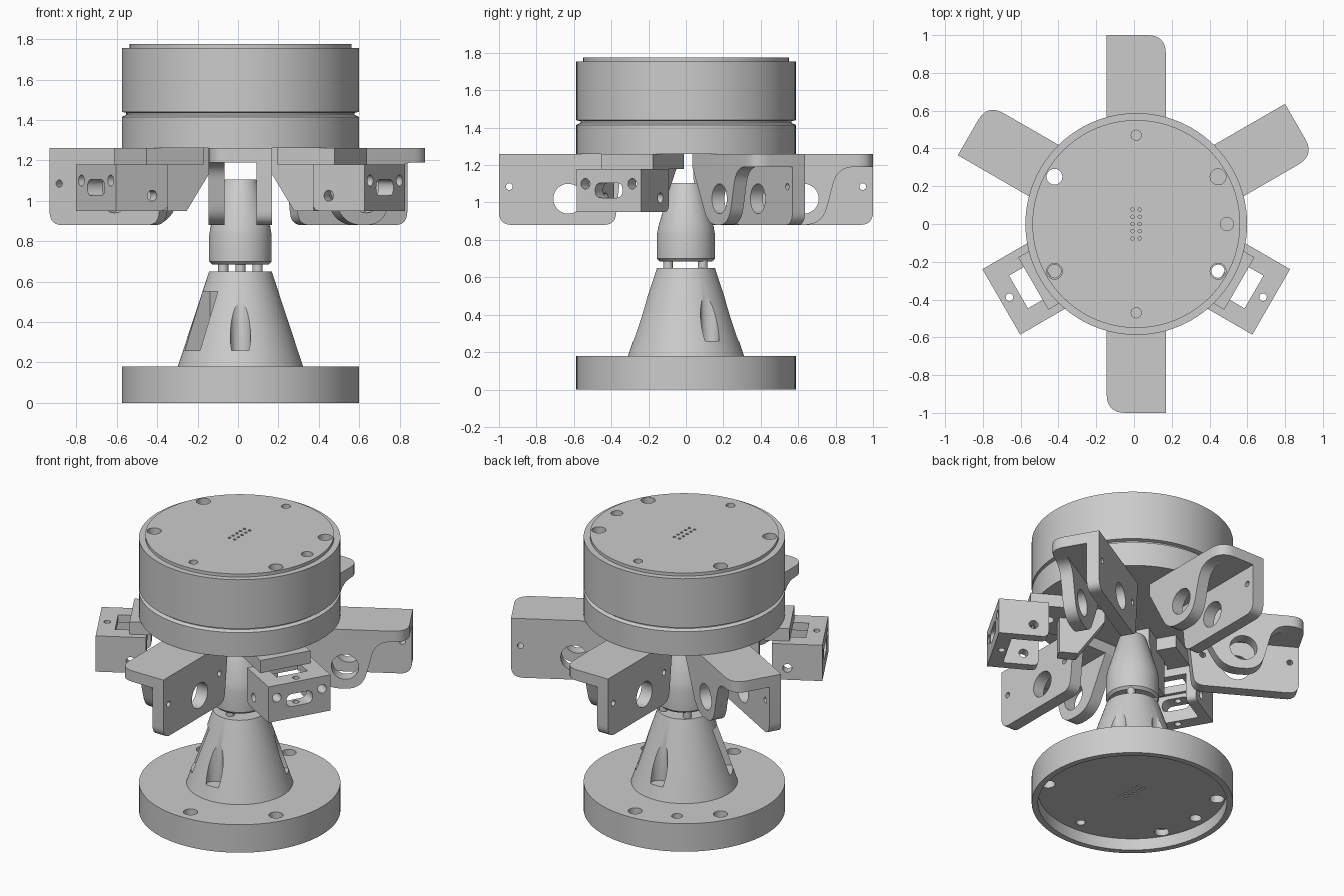
import bpy, bmesh
from math import radians, cos, sin, pi
from mathutils import Matrix, Vector

cube = bpy.data.objects.get("Cube")
if cube:
    bpy.data.objects.remove(cube)

grey = bpy.data.materials.new("machined_grey")
grey.use_nodes = True
grey.diffuse_color = (0.6, 0.6, 0.6, 1)
grey.node_tree.nodes["Principled BSDF"].inputs["Base Color"].default_value = (0.6, 0.6, 0.6, 1)

CENTRE = Matrix.Translation((0.012, 0, 0))
R = 0.587
parts = []


def spin_frame(angle):
    return CENTRE @ Matrix.Rotation(radians(angle), 4, 'Z')


def finish(name, bm, frame=CENTRE):
    bmesh.ops.recalc_face_normals(bm, faces=bm.faces)
    mesh = bpy.data.meshes.new(name)
    bm.to_mesh(mesh)
    bm.free()
    mesh.materials.append(grey)
    obj = bpy.data.objects.new(name, mesh)
    obj.matrix_world = frame
    bpy.context.collection.objects.link(obj)
    parts.append(obj)
    return obj


def lathe(name, profile, steps=96):
    """Revolve an (r, z) profile that starts and ends on the axis."""
    bm = bmesh.new()
    verts = [bm.verts.new((r, 0, z)) for r, z in profile]
    edges = [bm.edges.new(pair) for pair in zip(verts, verts[1:])]
    bmesh.ops.spin(bm, geom=verts + edges, cent=(0, 0, 0), axis=(0, 0, 1),
                   angle=2 * pi, steps=steps, use_duplicate=False)
    bmesh.ops.remove_doubles(bm, verts=bm.verts, dist=1e-5)
    return finish(name, bm)


def rounded(points, steps=7):
    """Round each (x, y, radius) corner."""
    out = []
    for i, (x, y, rad) in enumerate(points):
        p = Vector((x, y))
        if not rad:
            out.append(p)
            continue
        a = p + (Vector(points[i - 1][:2]) - p).normalized() * rad
        b = p + (Vector(points[(i + 1) % len(points)][:2]) - p).normalized() * rad
        for k in range(steps + 1):
            t = k / steps
            out.append(a * (1 - t) ** 2 + p * 2 * t * (1 - t) + b * t * t)
    return out


def prism(name, points, low, high, frame, upright=False):
    """Extrude an outline along z, or along local y when upright."""
    bm = bmesh.new()
    place = (lambda p: (p.x, low, p.y)) if upright else (lambda p: (p.x, p.y, low))
    face = bm.faces.new([bm.verts.new(place(p)) for p in rounded(points)])
    ext = bmesh.ops.extrude_face_region(bm, geom=[face])
    move = (0, high - low, 0) if upright else (0, 0, high - low)
    bmesh.ops.translate(bm, vec=move, verts=[v for v in ext["geom"] if isinstance(v, bmesh.types.BMVert)])
    return finish(name, bm, frame)


def rod(bm, centre, radius, depth, axis='Z', sides=24):
    turn = {'X': Matrix.Rotation(pi / 2, 4, 'Y'), 'Y': Matrix.Rotation(pi / 2, 4, 'X'),
            'Z': Matrix.Identity(4)}[axis]
    bmesh.ops.create_cone(bm, cap_ends=True, segments=sides, radius1=radius, radius2=radius,
                          depth=depth, matrix=Matrix.Translation(centre) @ turn)


def block(bm, low, high):
    low, high = Vector(low), Vector(high)
    bmesh.ops.create_cube(bm, size=1, matrix=Matrix.Translation((low + high) / 2)
                          @ Matrix.Diagonal((*(high - low), 1)))


def carve(target, bm):
    cutter = finish("cutter", bm, target.matrix_world.copy())
    parts.remove(cutter)
    mod = target.modifiers.new("holes", 'BOOLEAN')
    mod.operation, mod.solver, mod.object = 'DIFFERENCE', 'EXACT', cutter
    bpy.context.view_layer.objects.active = target
    bpy.ops.object.modifier_apply(modifier=mod.name)
    bpy.data.objects.remove(cutter)


def ring_holes(bm, angles, ring, radius, z, depth):
    for a in angles:
        rod(bm, (ring * cos(radians(a)), ring * sin(radians(a)), z), radius, depth)


def connector(bm, x, y, z, across, along):
    for i in range(across):
        for j in range(along):
            rod(bm, (x + 0.038 * i, y + 0.038 * j, z), 0.009, 0.04, sides=10)


# Base disc: recessed underneath, with through holes and blind holes on both faces
base = lathe("base_disc", [(0, 0.075), (0.55, 0.075), (0.55, 0), (R, 0), (R, 0.18), (0, 0.18)])
bm = bmesh.new()
ring_holes(bm, (150, 330), 0.5, 0.042, 0.1, 0.4)
ring_holes(bm, (90, 270), 0.5, 0.042, 0.18, 0.08)
ring_holes(bm, (120,), 0.48, 0.032, 0.18, 0.08)
ring_holes(bm, (30, 210), 0.5, 0.042, 0.075, 0.08)
ring_holes(bm, (90, 270), 0.47, 0.027, 0.075, 0.08)
ring_holes(bm, (180,), 0.48, 0.035, 0.075, 0.08)
connector(bm, -0.02, -0.08, 0.075, 2, 5)
carve(base, bm)

# Cone pedestal with screw pockets and one window
cone = lathe("pedestal_cone", [(0, 0.18), (0.31, 0.18), (0.155, 0.65), (0, 0.65)])
bm = bmesh.new()
ring_holes(bm, (30, 90, 270), 0.255, 0.05, 0.46, 0.4)
carve(cone, bm)
window = bmesh.new()
block(window, (0.13, -0.075, 0.26), (0.4, 0.075, 0.55))
bmesh.ops.transform(window, matrix=Matrix.Rotation(radians(210), 4, 'Z'), verts=window.verts)
carve(cone, window)

# Pins and the tapered plug above the pedestal
bm = bmesh.new()
for x, y in ((0, -0.095), (-0.085, 0.09), (0.085, 0.09)):
    rod(bm, (x, y, 0.67), 0.025, 0.06)
finish("spacer_pins", bm)
lathe("tapered_plug", [(0, 0.685), (0.14, 0.685), (0.155, 0.70), (0.155, 0.83), (0.148, 0.87),
                       (0.08, 1.10), (0.075, 1.105), (0, 1.105)])

# Upper drum with groove and lid
drum = lathe("upper_drum", [(0, 1.26), (R, 1.26), (R, 1.415), (0.565, 1.425), (0.565, 1.435),
                            (R, 1.44), (R, 1.755), (0.55, 1.755), (0.55, 1.775), (0, 1.775)])
bm = bmesh.new()
ring_holes(bm, (30, 150, 210, 330), 0.5, 0.042, 1.5, 0.8)
ring_holes(bm, (90, 270), 0.47, 0.027, 1.5, 0.8)
ring_holes(bm, (0,), 0.48, 0.035, 1.75, 0.2)
connector(bm, -0.02, -0.076, 1.775, 2, 5)
carve(drum, bm)

# Four long arms: flange, side plate and curved web
HALF, WALL = 0.157, 0.08
for angle in (30, 90, 150, 270):
    frame = spin_frame(angle)
    flange = prism("arm_flange", [(0.34, -HALF, 0), (1, -HALF, 0.1), (1, WALL, 0), (0.34, WALL, 0)],
                   1.19, 1.26, frame)
    plate = prism("arm_plate", [(0.34, 1.26, 0), (0.38, 0.88, 0.06), (1, 0.88, 0.07), (1, 1.26, 0)],
                  WALL, HALF, frame, True)
    web = prism("arm_web", [(0.34, 1.19, 0), (0.51, 0.88, 0.09), (0.73, 0.88, 0.1),
                            (0.81, 1.19, 0.09), (0.9, 1.19, 0)], -HALF, -WALL, frame, True)
    bm = bmesh.new()
    rod(bm, (0.63, 0, 1.02), 0.08, 1, 'Y', 32)
    carve(web, bm)
    bm = bmesh.new()
    rod(bm, (0.63, 0, 1.02), 0.08, 1, 'Y', 32)
    for r in (0.43, 0.945):
        rod(bm, (r, 0, 1.085), 0.018, 1, 'Y', 16)
    carve(plate, bm)
    if angle == 150:
        bm = bmesh.new()
        rod(bm, (0.5, 0, 1.22), 0.042, 0.3)
        carve(flange, bm)

# Two short box brackets at the front, each hung from a slab with a slanted rib
for angle in (210, 330):
    frame = spin_frame(angle)
    slab = prism("bracket_mount", [(0.3, -0.16, 0), (0.63, -0.16, 0), (0.63, 0.16, 0), (0.3, 0.16, 0)],
                 1.18, 1.26, frame)
    bm = bmesh.new()
    rod(bm, (0.5, 0, 1.22), 0.035, 0.3)
    carve(slab, bm)
    prism("bracket_rib", [(0.17, 1.26, 0), (0.17, 1.18, 0), (0.33, 0.95, 0), (0.44, 0.95, 0), (0.44, 1.26, 0)],
          -0.04, 0.04, frame, True)
    box = prism("bracket_box", [(0.53, 1.18, 0), (0.53, 0.95, 0.04), (0.825, 0.95, 0), (0.825, 1.18, 0)],
                -0.2, 0.2, frame, True)
    bm = bmesh.new()
    block(bm, (0.4, -0.14, 0.8), (0.74, 0.14, 1.13))
    carve(box, bm)
    bm = bmesh.new()
    block(bm, (0.58, -0.1, 1.1), (0.72, 0.1, 1.3))
    carve(box, bm)
    bm = bmesh.new()
    rod(bm, (0.62, 0, 1.025), 0.027, 1, 'Y')
    rod(bm, (0.775, 0, 1.1), 0.02, 0.6)
    for side in (-1, 1):
        rod(bm, (0.8, 0.145 * side, 1.1), 0.028, 0.12, 'X')
    carve(box, bm)
    # Rounded slot in the outer face
    bm = bmesh.new()
    outline = rounded([(-0.085, 1.025, 0.04), (-0.085, 1.105, 0.04), (0.085, 1.105, 0.04), (0.085, 1.025, 0.04)])
    bm.faces.new([bm.verts.new((0.7, p.x, p.y)) for p in outline])
    bmesh.ops.remove_doubles(bm, verts=bm.verts, dist=1e-5)
    ext = bmesh.ops.extrude_face_region(bm, geom=bm.faces[:])
    bmesh.ops.translate(bm, vec=(0.2, 0, 0),
                        verts=[v for v in ext["geom"] if isinstance(v, bmesh.types.BMVert)])
    carve(box, bm)

# Smooth the round parts, keep the edges sharp
bpy.ops.object.select_all(action='DESELECT')
for obj in parts:
    obj.select_set(True)
bpy.context.view_layer.objects.active = parts[0]
bpy.ops.object.shade_smooth_by_angle(angle=radians(30))
